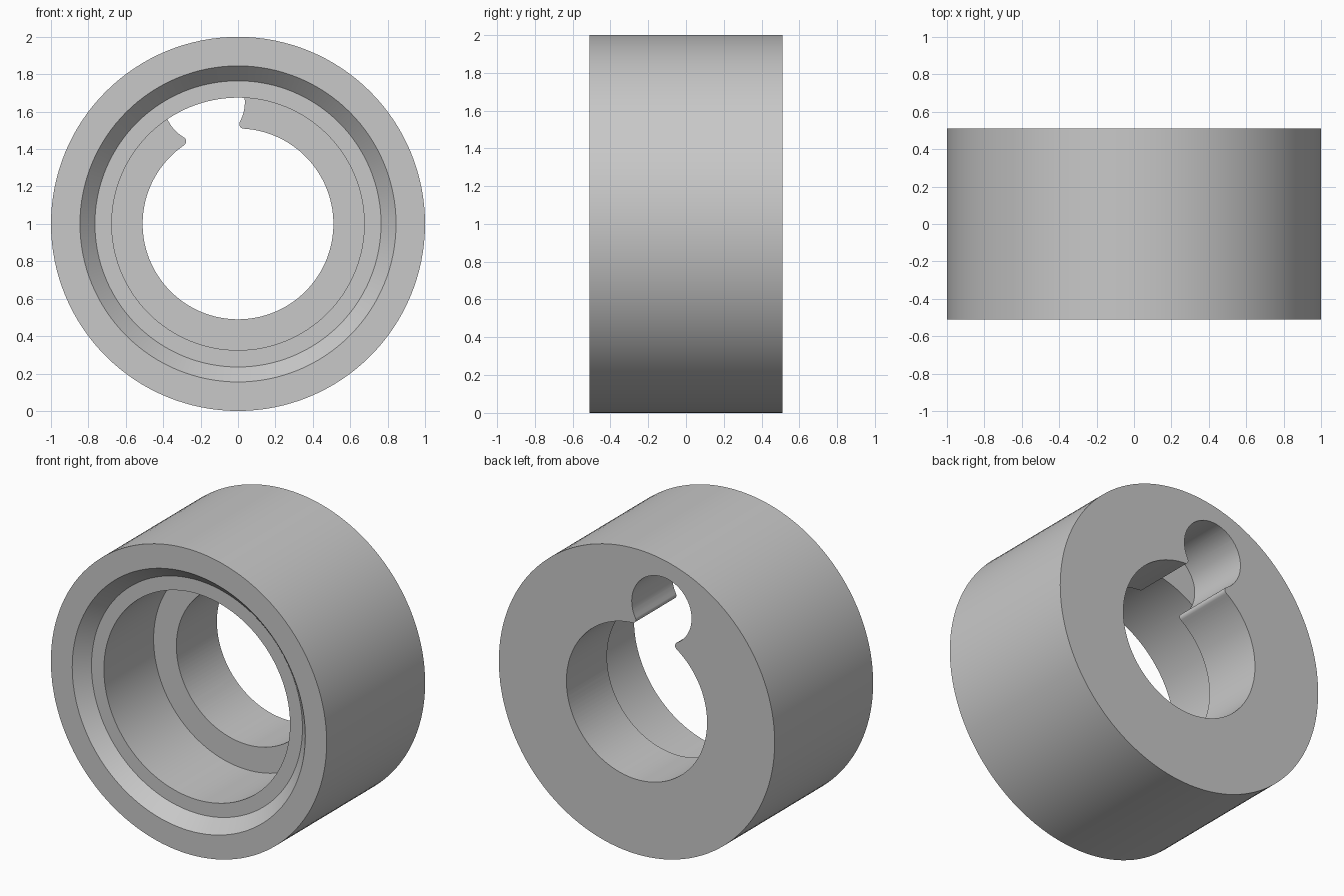
import bpy, bmesh
from math import sin, cos, pi, radians, atan2, acos
from mathutils import Vector

if "Cube" in bpy.data.objects:
    bpy.data.objects.remove(bpy.data.objects["Cube"], do_unlink=True)

HALF, STEP = 0.51, 0.09            # half width, depth position of the inner flange
BORE, LOBE, FILLET = 0.51, 0.217, 0.025
LOBE_DIST, LOBE_ANGLE = 0.675, radians(15.5)

grey = bpy.data.materials.new("plain grey")
grey.use_nodes = True
colour = (0.58, 0.58, 0.58, 1)
grey.diffuse_color = colour
grey.node_tree.nodes["Principled BSDF"].inputs["Base Color"].default_value = colour


def make_object(name, bm):
    bmesh.ops.recalc_face_normals(bm, faces=bm.faces)
    mesh = bpy.data.meshes.new(name)
    bm.to_mesh(mesh)
    bm.free()
    mesh.materials.append(grey)
    obj = bpy.data.objects.new(name, mesh)
    bpy.context.collection.objects.link(obj)
    return obj


def arc(centre, radius, start, end, count):
    return [(centre[0] + radius * cos(start + (end - start) * i / count),
             centre[1] + radius * sin(start + (end - start) * i / count))
            for i in range(count + 1)]


# Collar body: (radius, y) profile turned about the y axis
profile = [(0, STEP), (0.675, STEP), (0.675, -0.425), (0.765, -0.425),
           (0.845, -HALF), (1, -HALF), (1, HALF), (0, HALF)]
bm = bmesh.new()
verts = [bm.verts.new((0, y, 1 + r)) for r, y in profile]
edges = [bm.edges.new(pair) for pair in zip(verts, verts[1:])]
bmesh.ops.spin(bm, geom=verts + edges, cent=(0, 0, 1), axis=(0, 1, 0),
               angle=2 * pi, steps=128, use_duplicate=False)
bmesh.ops.remove_doubles(bm, verts=bm.verts, dist=0.0001)
collar = make_object("collar", bm)

# Keyhole outline: bore, rounded lips and round lobe, one half then mirrored
lobe_r, bore_r = LOBE + FILLET, BORE + FILLET
phi = acos((LOBE_DIST**2 + bore_r**2 - lobe_r**2) / (2 * LOBE_DIST * bore_r))
lip = (bore_r * cos(phi), bore_r * sin(phi))
beta = atan2(lip[1], lip[0] - LOBE_DIST)
half = arc((LOBE_DIST, 0), LOBE, 0, beta, 28)
half += arc(lip, FILLET, beta + pi, phi + pi, 10)[1:]
half += arc((0, 0), BORE, phi, pi, 56)[1:]
outline = half + [(u, -v) for u, v in half[-2:0:-1]]

# Keyhole cutter through the back flange
bm = bmesh.new()
s, c = sin(LOBE_ANGLE), cos(LOBE_ANGLE)
face = bm.faces.new([bm.verts.new((-u * s + v * c, STEP - 0.002, 1 + u * c + v * s))
                     for u, v in outline])
ext = bmesh.ops.extrude_face_region(bm, geom=[face], use_keep_orig=True)
bmesh.ops.translate(bm, vec=Vector((0, 0.6, 0)),
                    verts=[g for g in ext["geom"] if isinstance(g, bmesh.types.BMVert)])
cutter = make_object("keyhole_cutter", bm)
cutter.hide_render = True

# Cut the keyhole and shade
bpy.ops.object.select_all(action='DESELECT')
bpy.context.view_layer.objects.active = collar
collar.select_set(True)
cut = collar.modifiers.new("keyhole", 'BOOLEAN')
cut.operation, cut.solver, cut.object = 'DIFFERENCE', 'EXACT', cutter
bpy.ops.object.modifier_apply(modifier=cut.name)
bpy.data.objects.remove(cutter, do_unlink=True)
bpy.ops.object.shade_smooth_by_angle(angle=radians(30))
